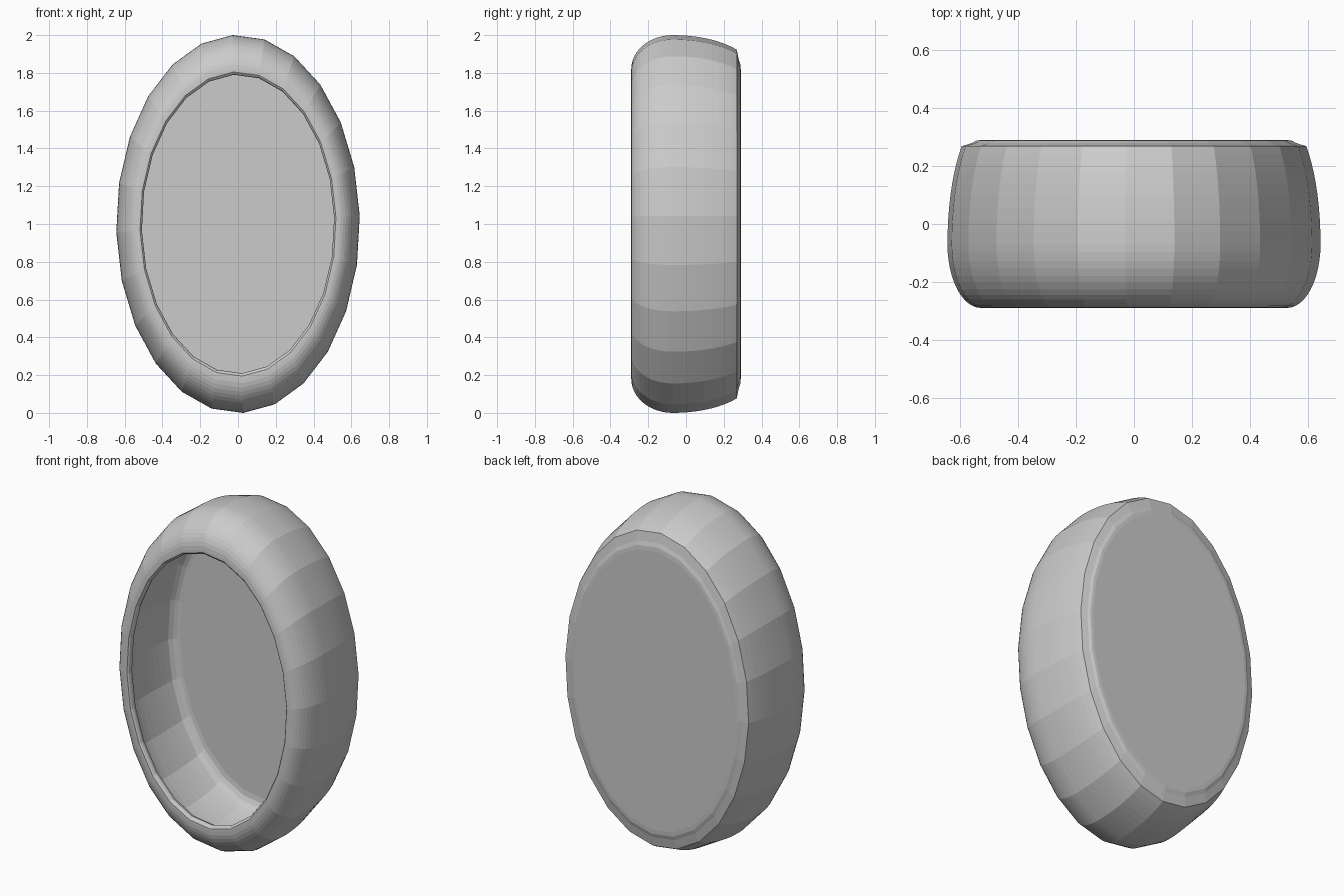
import bpy, bmesh
from math import sin, cos, pi, radians

if "Cube" in bpy.data.objects:
    bpy.data.objects.remove(bpy.data.objects["Cube"])

SIDES, A, B, CZ = 24, 0.645, 1.001, 1.0
OFFSET = radians(-2.5)


def arc(cy, cr, ry, rr, a0, a1, n):
    """Elliptical arc in (depth, radius factor) space."""
    return [(cy + ry * sin(a0 + (a1 - a0) * i / n),
             cr + rr * cos(a0 + (a1 - a0) * i / n)) for i in range(n + 1)]


# outer shell: rear bevel, shallow rear slope, tight round front
profile = [(0.29, 0.82), (0.288, 0.845), (0.28, 0.868)]
profile += arc(-0.07, 0.80, 0.43, 0.20, radians(52), 0, 9)
profile += arc(-0.07, 0.82, 0.22, 0.18, 0, -pi / 2, 12)[1:]
# rolled lip of the opening
profile += [(-0.29, 0.805), (-0.283, 0.795), (-0.27, 0.79), (-0.25, 0.797)]
# inner wall and rounded floor corner
profile += arc(-0.07, 0.81, 0.185, 0.14, radians(-75), 0, 7)
profile += arc(-0.07, 0.76, 0.42, 0.19, 0, radians(38), 6)[1:]
profile += [(0.21, 0.885), (0.222, 0.86), (0.226, 0.83)]

bm = bmesh.new()
rings = []
for y, f in profile:
    rings.append([bm.verts.new((A * f * sin(OFFSET + 2 * pi * k / SIDES), y,
                                CZ + B * f * cos(OFFSET + 2 * pi * k / SIDES)))
                  for k in range(SIDES)])
for r0, r1 in zip(rings, rings[1:]):
    for k in range(SIDES):
        j = (k + 1) % SIDES
        bm.faces.new((r0[k], r0[j], r1[j], r1[k]))
# rear cap and recessed floor
bm.faces.new(rings[0])
bm.faces.new(rings[-1])
bmesh.ops.recalc_face_normals(bm, faces=bm.faces)

mesh = bpy.data.meshes.new("oval_housing")
bm.to_mesh(mesh)
bm.free()
housing = bpy.data.objects.new("oval_housing", mesh)
bpy.context.collection.objects.link(housing)
